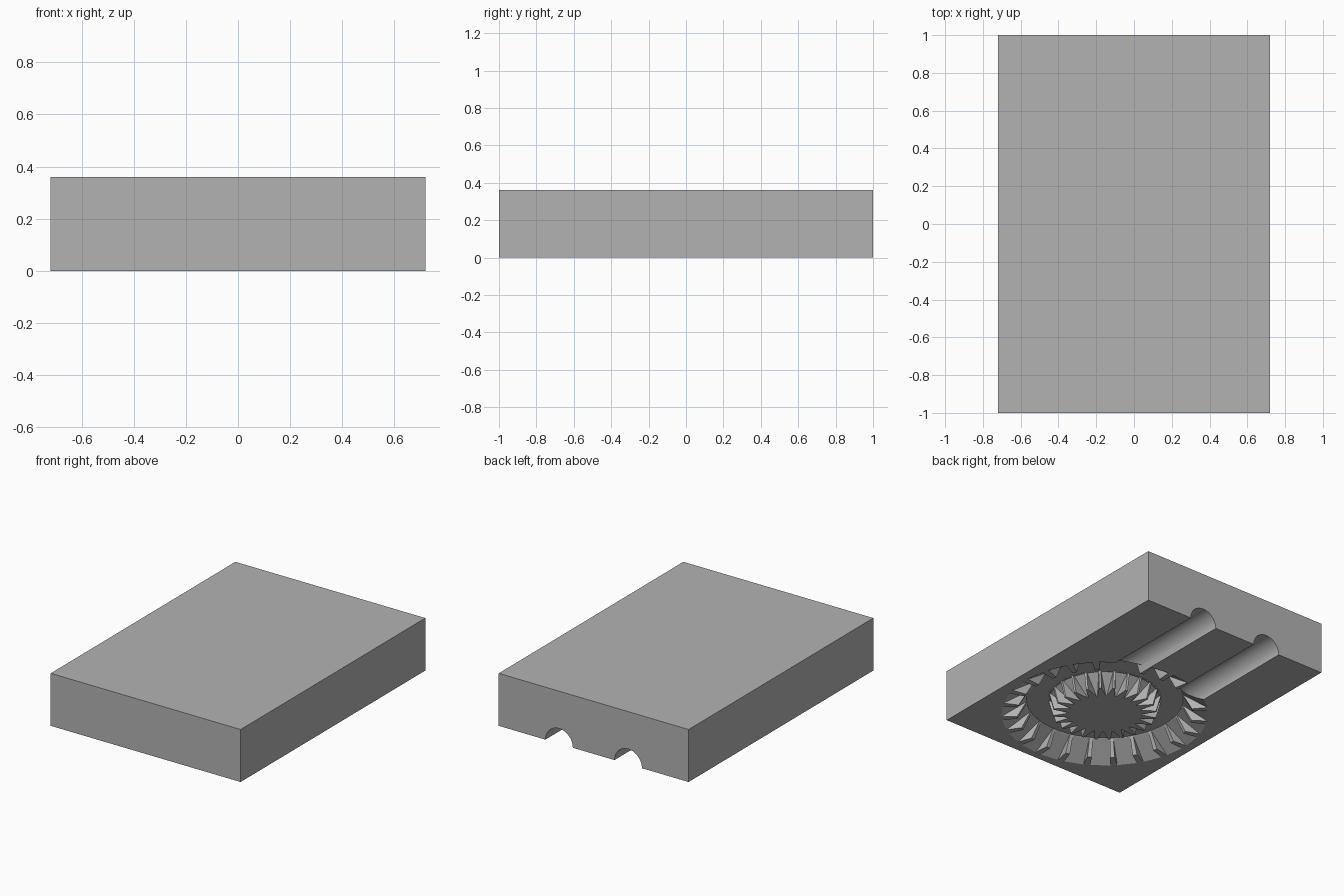
import bpy, bmesh, math
from math import sin, cos, pi

cube = bpy.data.objects.get("Cube")
if cube:
    bpy.data.objects.remove(cube, do_unlink=True)

TEETH = 24
CENTRE_Y = -0.29
DEPTH = 0.11
PITCH = 2 * pi / TEETH

grey = bpy.data.materials.new("plain_grey")
grey.use_nodes = True
colour = (0.45, 0.45, 0.45, 1)
grey.diffuse_color = colour
grey.node_tree.nodes["Principled BSDF"].inputs["Base Color"].default_value = colour


def finish(name, bm):
    """Turn a bmesh into a named object with outward normals."""
    bmesh.ops.recalc_face_normals(bm, faces=bm.faces)
    mesh = bpy.data.meshes.new(name)
    bm.to_mesh(mesh)
    bm.free()
    mesh.materials.append(grey)
    obj = bpy.data.objects.new(name, mesh)
    bpy.context.collection.objects.link(obj)
    return obj


def polar(r, a, z):
    return (r * sin(a), CENTRE_Y + r * cos(a), z)


def bridge(bm, a, b):
    for i in range(len(a)):
        j = (i + 1) % len(a)
        bm.faces.new((a[i], a[j], b[j], b[i]))


# Solid mould block
bm = bmesh.new()
bmesh.ops.create_cube(bm, size=1)
bmesh.ops.scale(bm, vec=(1.44, 2, 0.36), verts=bm.verts)
bmesh.ops.translate(bm, vec=(0, 0, 0.18), verts=bm.verts)
block = finish("mould_block", bm)

# Ring body: a bevelled groove profile swept round the centre
profile = [(0.33, -0.05), (0.33, 0), (0.36, DEPTH),
           (0.50, DEPTH), (0.56, 0), (0.56, -0.05)]
bm = bmesh.new()
steps = TEETH * 4
rings = [[bm.verts.new(polar(r, 2 * pi * i / steps, z)) for r, z in profile]
         for i in range(steps)]
for i in range(steps):
    bridge(bm, rings[i], rings[(i + 1) % steps])
ring_cutter = finish("ring_cutter", bm)

# Teeth: (radius, half width as a share of the pitch), inside to outside
mouth = [(0.23, 0.05), (0.33, 0.42), (0.56, 0.40), (0.66, 0.37)]
floor = [(0.35, 0.42), (0.40, 0.42), (0.46, 0.42), (0.50, 0.42)]
levels = [(mouth, -0.05), (mouth, 0), (floor, DEPTH - 0.001)]
bm = bmesh.new()
for t in range(TEETH):
    mid = (t + 0.5) * PITCH
    loops = []
    for outline, z in levels:
        sides = [(r, -w) for r, w in outline] + [(r, w) for r, w in reversed(outline)]
        loops.append([bm.verts.new(polar(r, mid + w * PITCH, z)) for r, w in sides])
    for low, high in zip(loops, loops[1:]):
        bridge(bm, low, high)
    bm.faces.new(loops[0])
    bm.faces.new(loops[-1])
bmesh.ops.triangulate(bm, faces=bm.faces)
teeth_cutter = finish("teeth_cutter", bm)


# Pouring channels: half-round grooves from the ring to the back
def channel(name, x):
    bm = bmesh.new()
    ends = [[bm.verts.new((x + 0.104 * cos(2 * pi * i / 40), y, 0.104 * sin(2 * pi * i / 40)))
             for i in range(40)] for y in (0.10, 1.1)]
    bridge(bm, *ends)
    for end in ends:
        bm.faces.new(end)
    return finish(name, bm)


cutters = [ring_cutter, teeth_cutter,
           channel("left_channel_cutter", 0.262), channel("right_channel_cutter", -0.262)]

# Carve each cutter out of the underside
bpy.context.view_layer.objects.active = block
block.select_set(True)
for cutter in cutters:
    mod = block.modifiers.new(cutter.name, "BOOLEAN")
    mod.operation = "DIFFERENCE"
    mod.solver = "EXACT"
    mod.object = cutter
    bpy.ops.object.modifier_apply(modifier=mod.name)
for cutter in cutters:
    bpy.data.objects.remove(cutter, do_unlink=True)

bpy.ops.object.select_all(action="DESELECT")
block.select_set(True)
bpy.ops.object.shade_smooth_by_angle(angle=math.radians(25))
